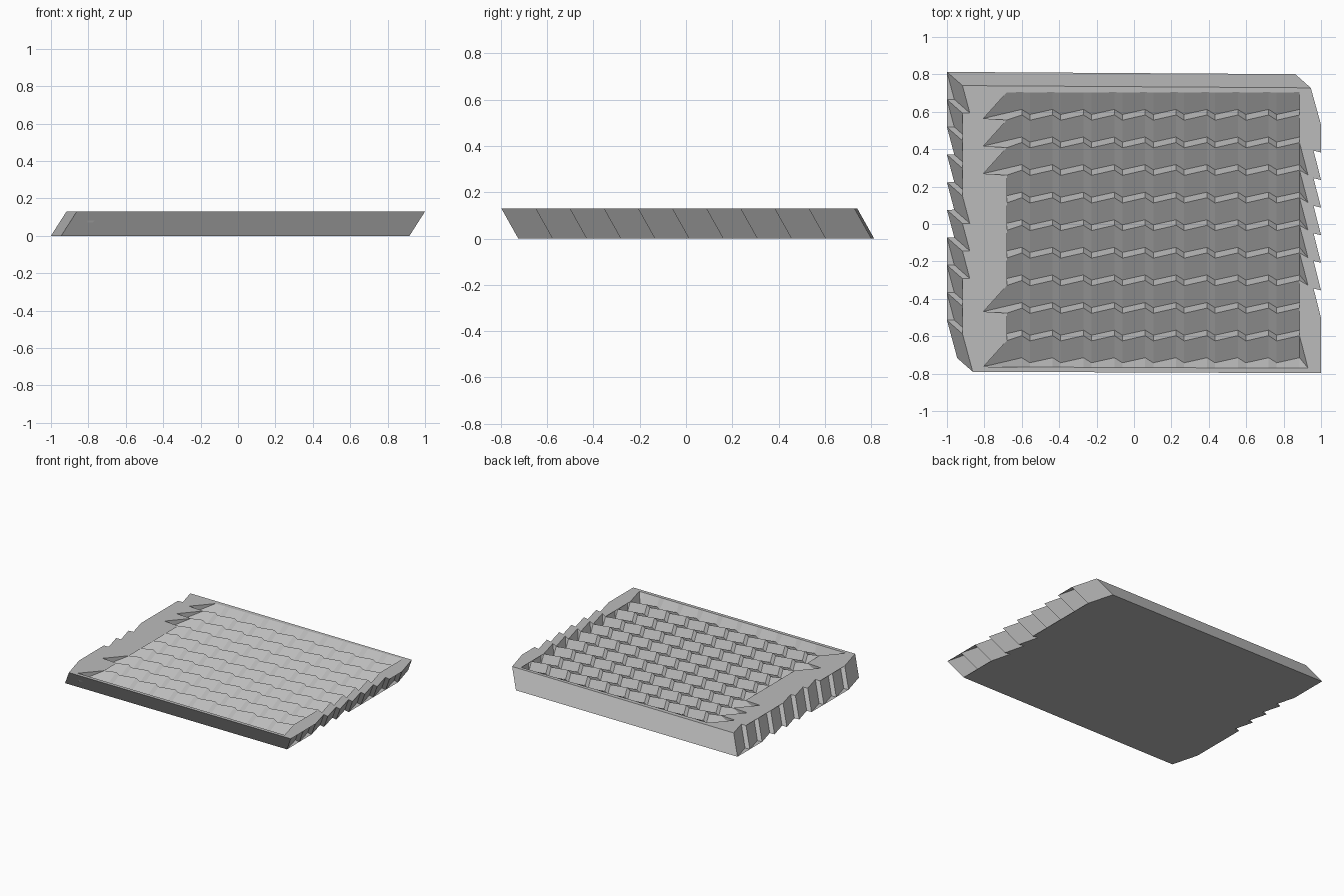
import bpy, bmesh
from mathutils import Vector

if "Cube" in bpy.data.objects:
    bpy.data.objects.remove(bpy.data.objects["Cube"])

TOP, LOW = 0.13, 0.07            # ridge and valley heights
P, ROWS, COLS, CW = 0.1475, 10, 10, 0.165
LEAN = Vector((-0.083, 0.073, -TOP))   # from top outline to bottom outline

mat = bpy.data.materials.new("plain_grey")
mat.diffuse_color = (0.5, 0.5, 0.5, 1)
mat.use_nodes = True
mat.node_tree.nodes["Principled BSDF"].inputs["Base Color"].default_value = mat.diffuse_color

bm = bmesh.new()
cache = {}


def v(x, y, z=TOP):
    key = (round(x, 4), round(y, 4), round(z, 4))
    if key not in cache:
        cache[key] = bm.verts.new(key)
    return cache[key]


def face(*vs):
    vs = list(dict.fromkeys(vs))
    if len(vs) > 2:
        bm.faces.new(vs)


def strip(a, b):
    for k in range(len(a) - 1):
        face(a[k], b[k], b[k + 1], a[k + 1])


def zigzag(y_peak, y_dip, z, limit=9):
    pts = []
    for k in range(COLS):
        x = -0.60 + CW * k
        pts.append(v(x, min(y_peak, limit), z))
        if k < COLS - 1:
            pts.append(v(x + 0.043, min(y_dip, limit), z))
    return pts


# serrated outline of the slab, leaning towards the front right
left, right = [], []
for i in range(ROWS):
    d = -P * i
    left.append(v(-0.917, 0.74 + d))
    left.append(v(-0.878, 0.5935 + d) if i < ROWS - 1 else v(-0.862, -0.79))
    right.append(v(0.945, 0.728) if i == 0 else v(0.96, 0.54 + P + d))
    right.append(v(1.0, 0.53 + d))

# rows of overlapping scales: ridge, sloping tread, valley, steep riser
ridges, valleys, tips, tips_low, ends = [], [], [], [], []
for i in range(ROWS):
    y = P - P * i
    ridges.append([v(-0.68, min(0.556 + y, 0.705))] + zigzag(0.583 + y, 0.555 + y, TOP, 0.705))
    tips.append(v(-0.805, 0.417 + y))
    tips_low.append(v(-0.805, 0.417 + y, LOW))
    valleys.append([tips_low[i]] + zigzag(0.465 + y, 0.438 + y, LOW))
    ends.append(v(0.93, 0.41 + y))

# straight inner edge of the front rim
front = [tips[-1]] + [v(q.co.x, -0.764 - 0.004 * (q.co.x + 0.8)) for q in valleys[-1][1:]]

for i in range(ROWS):
    nxt = ridges[i + 1] if i < ROWS - 1 else front
    strip(ridges[i], valleys[i])
    strip(valleys[i], nxt)
    face(ridges[i][0], tips[i], tips_low[i])
    face(tips[i], nxt[0], tips_low[i])
    face(ridges[i][-1], valleys[i][-1], ends[i])
    face(valleys[i][-1], nxt[-1], ends[i])

# flat rim on the four sides
inner_left, inner_right = [], []
for i in range(ROWS):
    inner_left += [ridges[i][0], tips[i]]
    inner_right += [ridges[i][-1], ends[i]]
face(*left, *reversed(inner_left))
face(*inner_right, *reversed(right))
face(left[0], *ridges[0], right[0])
face(left[-1], right[-1], ends[-1], *reversed(front))

# leaning walls and flat underside
outline = left + right[::-1]
base = [v(*(p.co + LEAN)) for p in outline]
n = len(outline)
for k in range(n):
    j = (k + 1) % n
    face(outline[k], base[k], base[j], outline[j])
face(*base)

bmesh.ops.triangulate(bm, faces=[f for f in bm.faces if len(f.verts) > 4])
bmesh.ops.recalc_face_normals(bm, faces=bm.faces)
mesh = bpy.data.meshes.new("scaled_panel")
bm.to_mesh(mesh)
bm.free()
mesh.materials.append(mat)
panel = bpy.data.objects.new("scaled_panel", mesh)
bpy.context.collection.objects.link(panel)
